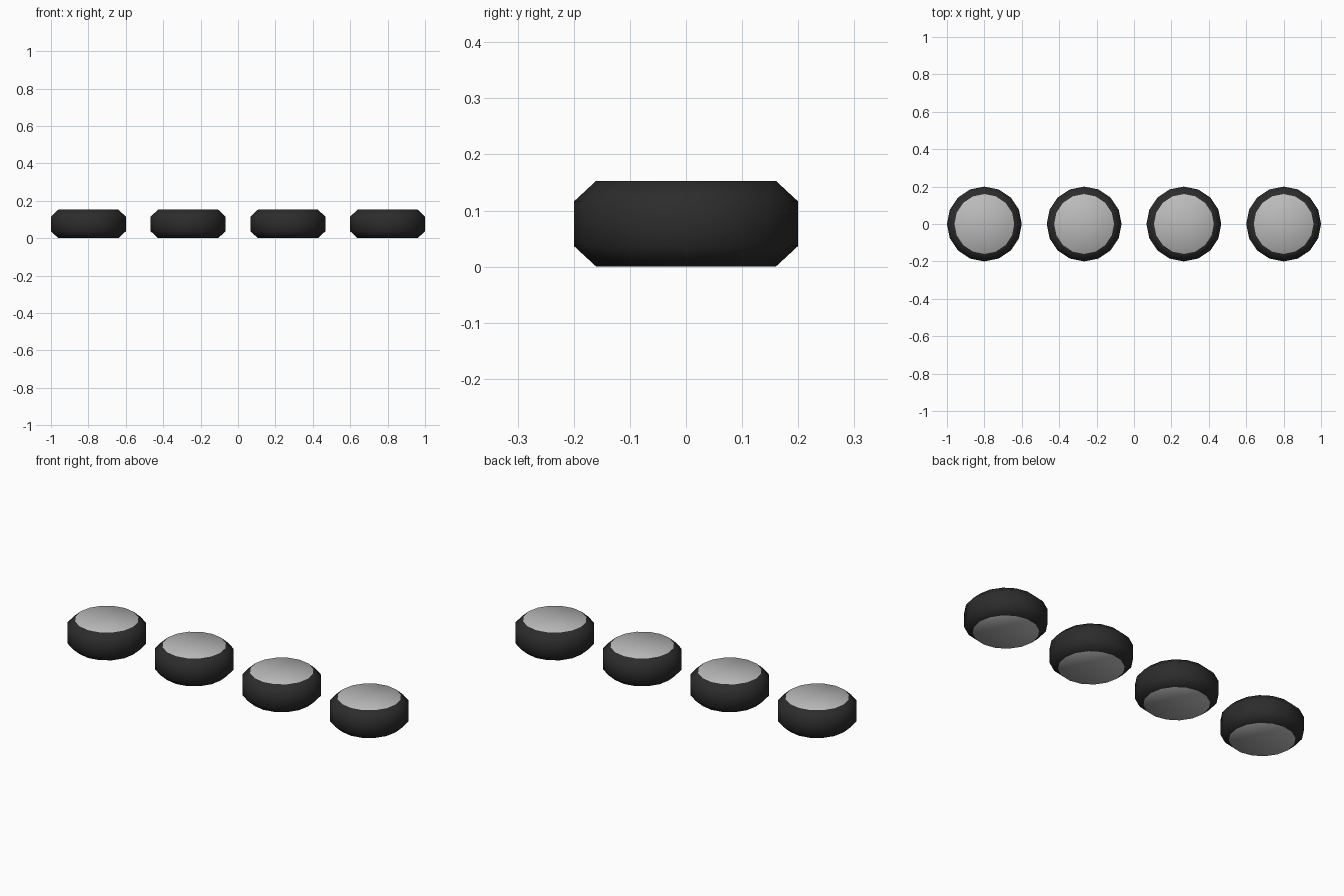
import bpy, bmesh, math

if "Cube" in bpy.data.objects:
    bpy.data.objects.remove(bpy.data.objects["Cube"])

def material(name, rgb):
    m = bpy.data.materials.new(name)
    m.diffuse_color = (*rgb, 1.0)
    m.use_nodes = True
    m.node_tree.nodes["Principled BSDF"].inputs["Base Color"].default_value = m.diffuse_color
    return m

rubber = material("dark rubber", (0.025, 0.025, 0.025))
metal = material("light grey metal", (0.50, 0.50, 0.50))

SIDES = 16
# Tyre profile from bottom to top: (radius, height)
PROFILE = [(0.16, 0.0), (0.20, 0.037), (0.20, 0.116), (0.16, 0.153)]

def build_wheel_mesh():
    bm = bmesh.new()
    rings = []
    for r, z in PROFILE:
        rings.append([bm.verts.new((r * math.cos(2 * math.pi * i / SIDES),
                                    r * math.sin(2 * math.pi * i / SIDES), z))
                      for i in range(SIDES)])
    # Tyre tread and bevelled shoulders
    for low, high in zip(rings, rings[1:]):
        for i in range(SIDES):
            j = (i + 1) % SIDES
            bm.faces.new((low[i], low[j], high[j], high[i]))
    # Hub discs on both sides, fanned from the centre
    for ring, z in ((rings[0], PROFILE[0][1]), (rings[-1], PROFILE[-1][1])):
        centre = bm.verts.new((0, 0, z))
        for i in range(SIDES):
            f = bm.faces.new((ring[i], ring[(i + 1) % SIDES], centre))
            f.material_index = 1
    bmesh.ops.recalc_face_normals(bm, faces=bm.faces)
    for f in bm.faces:
        f.smooth = True
    me = bpy.data.meshes.new("wheel")
    bm.to_mesh(me)
    bm.free()
    me.materials.append(rubber)
    me.materials.append(metal)
    return me

# Four identical wheels laid flat in a row
mesh = build_wheel_mesh()
for k in range(4):
    wheel = bpy.data.objects.new(f"wheel_{k + 1}", mesh)
    wheel.location.x = -0.8 + k * 1.6 / 3
    bpy.context.collection.objects.link(wheel)
